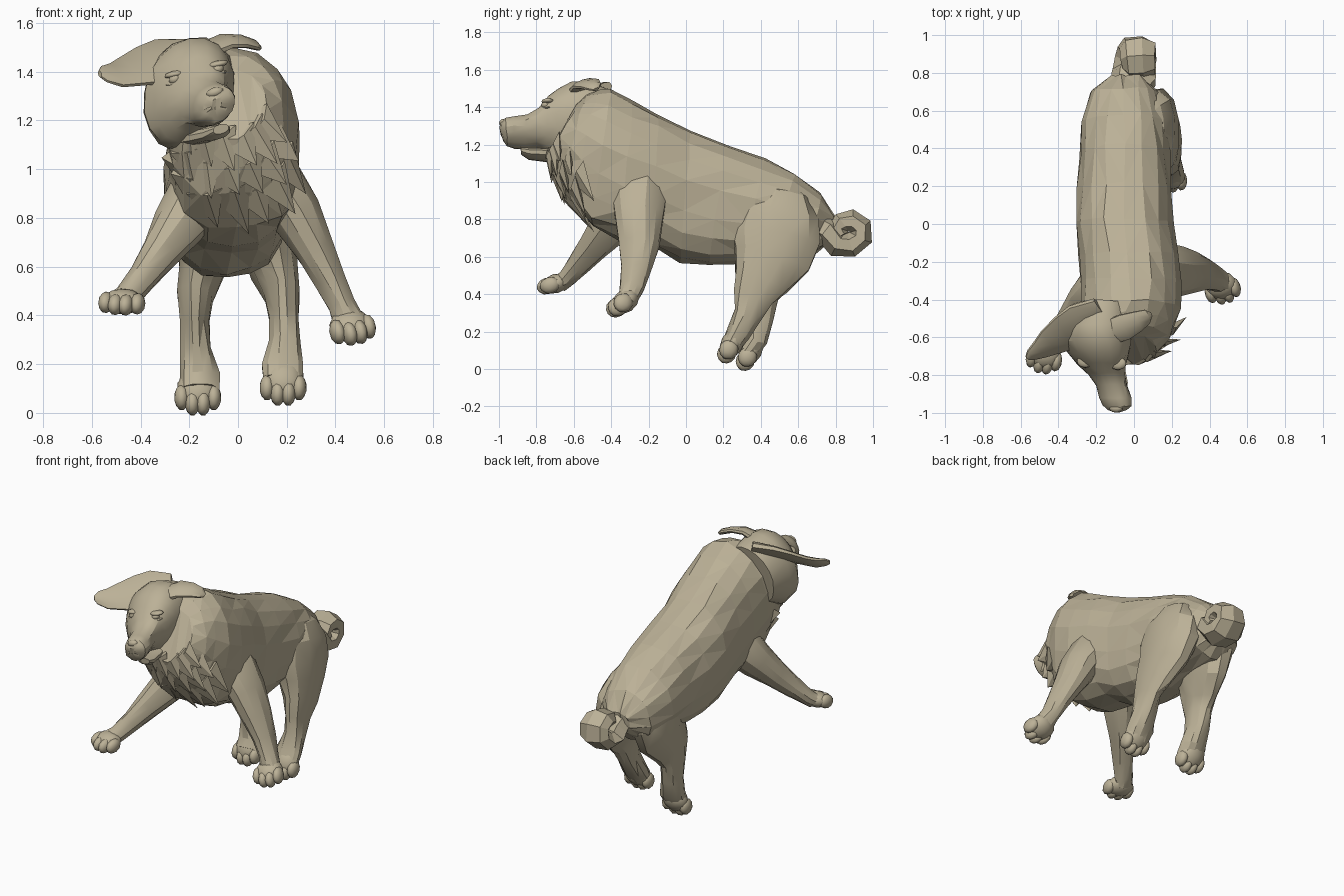
import bpy, bmesh, random
from math import sin, cos, pi, radians
from mathutils import Vector as V, Matrix

if "Cube" in bpy.data.objects:
    bpy.data.objects.remove(bpy.data.objects["Cube"])

random.seed(4)
coat = bpy.data.materials.new("coat")
coat.diffuse_color = (.50, .44, .31, 1)
coat.use_nodes = True
coat.node_tree.nodes["Principled BSDF"].inputs["Base Color"].default_value = coat.diffuse_color


def finish(bm, name, smooth=None):
    bmesh.ops.recalc_face_normals(bm, faces=bm.faces)
    me = bpy.data.meshes.new(name)
    bm.to_mesh(me)
    bm.free()
    me.materials.append(coat)
    ob = bpy.data.objects.new(name, me)
    bpy.context.collection.objects.link(ob)
    if smooth:
        bpy.context.view_layer.objects.active = ob
        ob.select_set(True)
        bpy.ops.object.shade_smooth_by_angle(angle=radians(smooth))
        ob.select_set(False)
    return ob


def skin(bm, rings, facet=False):
    """Bridge a list of point rings and cap both ends."""
    rows = [[bm.verts.new(p) for p in r] for r in rings]
    n = len(rows[0])
    for a, b in zip(rows, rows[1:]):
        for i in range(n):
            j = (i + 1) % n
            bm.faces.new((a[i], a[j], b[j], b[i]))
    bm.faces.new(rows[0])
    bm.faces.new(rows[-1])
    if facet:
        bmesh.ops.triangulate(bm, faces=bm.faces)


def ring(c, u, v, n, power=1.0):
    pts = []
    for i in range(n):
        a = 2 * pi * (i + .5) / n
        f = [abs(t) ** power * (1 if t > 0 else -1) for t in (cos(a), sin(a))]
        pts.append(c + u * f[0] + v * f[1])
    return pts


def shake(pts, j):
    return [p + V([random.uniform(-j, j) for _ in range(3)]) for p in pts]


def sections(data, n, power=1.0, roll=0.0, jitter=0.0):
    """Each section: centre x, half width, top y, top z, bottom y, bottom z."""
    out = []
    for cx, hw, yt, zt, yb, zb in data:
        top, bot = V((cx, yt, zt)), V((cx, yb, zb))
        pts = ring((top + bot) / 2, V((hw, 0, hw * roll)), (top - bot) / 2, n, power)
        out.append(shake(pts, jitter))
    return out


def tube(name, pts, n=12, ref=(1, 0, 0), smooth=None, jitter=0.0, facet=False):
    """Each point: x, y, z, radius along ref, radius across it."""
    cs = [V(p[:3]) for p in pts]
    rings = []
    for i, p in enumerate(pts):
        t = (cs[min(i + 1, len(cs) - 1)] - cs[max(i - 1, 0)]).normalized()
        u = V(ref)
        u = (u - t * u.dot(t)).normalized()
        rings.append(shake(ring(cs[i], u * p[3], t.cross(u) * p[4], n), jitter))
    bm = bmesh.new()
    skin(bm, rings, facet)
    return finish(bm, name, smooth)


def blob(bm, c, x, y, z, sub=2):
    m = Matrix((x, y, z)).transposed().to_4x4()
    m.translation = c
    bmesh.ops.create_icosphere(bm, subdivisions=sub, radius=1, matrix=m)


def paw(name, base, tip, w=.19, thick=.06):
    """Pad with four rounded toes, pointing from base to tip."""
    base, tip = V(base), V(tip)
    length = (tip - base).length
    d = (tip - base).normalized()
    s = V((1, 0, 0))
    s = (s - d * s.dot(d)).normalized()
    up = s.cross(d)
    bm = bmesh.new()
    blob(bm, base + d * length * .4, s * w * .46, d * length * .62, up * thick)
    for k in (-1.5, -.5, .5, 1.5):
        c = tip + s * k * w * .23 + d * ((.01 if abs(k) < 1 else -.015) - .035)
        blob(bm, c, s * w * .165, d * .055, up * thick * .85)
    finish(bm, name, 40)


# torso with neck fur, rump to collar; the throat side is rougher
torso = [(-.04, .09, .79, .82, .77, .68), (-.05, .18, .72, .94, .67, .60),
         (-.05, .225, .58, 1.05, .48, .58), (-.05, .24, .42, 1.13, .28, .56),
         (-.05, .255, .22, 1.20, .12, .55), (-.05, .26, .03, 1.28, -.03, .57),
         (-.03, .265, -.15, 1.365, -.18, .65), (-.02, .27, -.28, 1.43, -.36, .68),
         (-.02, .265, -.40, 1.49, -.51, .75), (-.04, .255, -.47, 1.49, -.63, .89),
         (-.06, .24, -.53, 1.47, -.69, 1.0), (-.08, .20, -.58, 1.42, -.75, 1.12)]
body_rings = sections(torso, 18, .86, 0, .008)
for k in (8, 9, 10):
    body_rings[k][9:18] = shake(body_rings[k][9:18], .014)
bm = bmesh.new()
skin(bm, body_rings, True)
finish(bm, "torso")

# swept fur locks lying on the chest: roots buried, tips just free
bm = bmesh.new()
for row in (9, 10, 11):
    mid = sum(body_rings[row], V()) / 18
    for i in range(10, 17):
        p = body_rings[row][i]
        q = body_rings[row - 1][i]
        out = (V((p.x - mid.x, p.y - .15 - mid.y, p.z - mid.z))).normalized()
        d = (q - p) * random.uniform(.85, 1.1) + V((.05, 0, 0))
        s = d.cross(out).normalized()
        tip_at = p + d + out * .022
        base = [bm.verts.new(b) for b in ring(p - out * .035, s * .09, out * .038, 5)]
        tip = bm.verts.new(tip_at)
        for a, b in zip(base, base[1:] + base[:1]):
            bm.faces.new((a, b, tip))
        bm.faces.new(base)
finish(bm, "chest_fur")

# head, brow to nose, tilted to one side
head = [(-.18, .16, -.40, 1.49, -.48, 1.12), (-.20, .19, -.53, 1.54, -.58, 1.08),
        (-.20, .185, -.61, 1.535, -.66, 1.09), (-.185, .16, -.68, 1.50, -.70, 1.11),
        (-.17, .13, -.735, 1.46, -.75, 1.15), (-.145, .10, -.79, 1.395, -.80, 1.18),
        (-.12, .083, -.85, 1.36, -.86, 1.175), (-.10, .086, -.92, 1.35, -.92, 1.18),
        (-.09, .076, -.965, 1.34, -.955, 1.19), (-.088, .052, -.988, 1.32, -.975, 1.215),
        (-.088, .022, -.998, 1.29, -.985, 1.245)]
bm = bmesh.new()
skin(bm, sections(head, 18, .95, .2, .003), True)
finish(bm, "head", 28)

# lower jaw
jaw = [(-.17, .11, -.64, 1.20, -.64, 1.09), (-.125, .078, -.75, 1.175, -.75, 1.11),
       (-.09, .06, -.84, 1.18, -.84, 1.12), (-.07, .033, -.885, 1.185, -.88, 1.145)]
bm = bmesh.new()
skin(bm, sections(jaw, 10, .9, .2))
finish(bm, "lower_jaw", 35)

# nose, eyes and ringed lids
bm = bmesh.new()
blob(bm, V((-.095, -.975, 1.315)), V((.036, 0, .007)), V((0, .024, 0)), V((0, 0, .022)))
finish(bm, "nose", 60)
for side, e in (("left", (-.258, -.738, 1.37)), ("right", (-.085, -.75, 1.41))):
    bm = bmesh.new()
    blob(bm, V(e), V((.027, 0, .005)), V((0, .024, 0)), V((0, 0, .022)))
    finish(bm, side + "_eye", 60)
    bm = bmesh.new()
    blob(bm, V(e) + V((0, .012, .02)), V((.045, 0, .009)), V((0, .035, 0)), V((0, 0, .015)))
    blob(bm, V(e) + V((0, .012, -.018)), V((.04, 0, .008)), V((0, .03, 0)), V((0, 0, .01)))
    finish(bm, side + "_eyelids", 60)

# ears: one flung out sideways, one folded back
tube("left_ear", [(-.16, -.46, 1.47, .10, .04), (-.27, -.53, 1.44, .15, .035),
                  (-.36, -.575, 1.425, .125, .026), (-.44, -.625, 1.40, .095, .022),
                  (-.50, -.665, 1.385, .068, .022), (-.55, -.695, 1.39, .042, .016),
                  (-.567, -.71, 1.39, .015, .01)], 10, (.3, 1, .7), 30)
tube("right_ear", [(-.12, -.57, 1.49, .07, .035), (-.05, -.545, 1.525, .075, .024),
                   (.02, -.515, 1.525, .06, .02), (.07, -.49, 1.51, .042, .018),
                   (.09, -.48, 1.495, .015, .01)], 10, (-.2, 1, .35), 30)

# front legs
tube("left_front_leg", [(-.08, -.22, 1.05, .07, .08), (-.15, -.30, .92, .12, .15),
                        (-.24, -.40, .77, .11, .11), (-.32, -.49, .655, .078, .085),
                        (-.39, -.57, .56, .06, .065), (-.45, -.635, .485, .055, .05),
                        (-.475, -.67, .46, .06, .045)], 12, smooth=25, jitter=.004)
tube("right_front_leg", [(.05, -.25, 1.12, .08, .10), (.13, -.25, .97, .125, .16),
                         (.235, -.25, .82, .11, .135), (.315, -.25, .67, .085, .11),
                         (.38, -.265, .54, .066, .085), (.425, -.285, .44, .056, .068),
                         (.455, -.31, .375, .065, .055)], 12, smooth=25, jitter=.004)
paw("left_front_paw", (-.465, -.65, .47), (-.485, -.765, .437), .19, .052)
paw("right_front_paw", (.445, -.285, .39), (.485, -.39, .315), .19, .06)

# hind legs: thigh, hock and foot share one profile
profile = [(-.14, .52, .98, .04, .07), (-.11, .52, .92, .10, .15),
           (-.08, .50, .83, .125, .22), (-.055, .48, .71, .12, .25),
           (-.03, .46, .59, .098, .215), (0, .405, .48, .075, .155),
           (.01, .36, .39, .06, .11), (.01, .33, .29, .065, .08),
           (.005, .28, .19, .085, .065), (.005, .24, .13, .085, .055)]
for side, x0, sgn, dy, dz, px in (("left", -.175, -1, .10, -.04, -.165),
                                  ("right", .18, 1, 0, 0, .185)):
    pts = []
    for k, (x, y, z, a, b) in enumerate(profile):
        f = min(1, max(0, (k - 5) / 3))
        inset = .02 if sgn < 0 else 0
        bulge = -.02 if sgn < 0 and k < 4 else 0
        pts.append((x0 + bulge + sgn * (x - inset * f), y + dy * f * .9, z + dz * f, a, b))
    tube(side + "_hind_leg", pts, 12, smooth=25, jitter=.005, facet=True)
    paw(side + "_hind_paw", (px, .275 + dy, .19 + dz), (px, .205 + dy, .06 + dz), .19, .06)

# curled tail, thick blocky coil
coil = []
for k in range(9):
    a = radians(185 + k * 50)
    r = .085 - .005 * k
    coil.append((.005 + .004 * k, .865 + r * 1.1 * cos(a), .735 + r * sin(a),
                 .125 - .006 * k, .076 - .003 * k))
tube("tail", [(-.03, .70, .77, .09, .08)] + coil, 7, jitter=.004)
